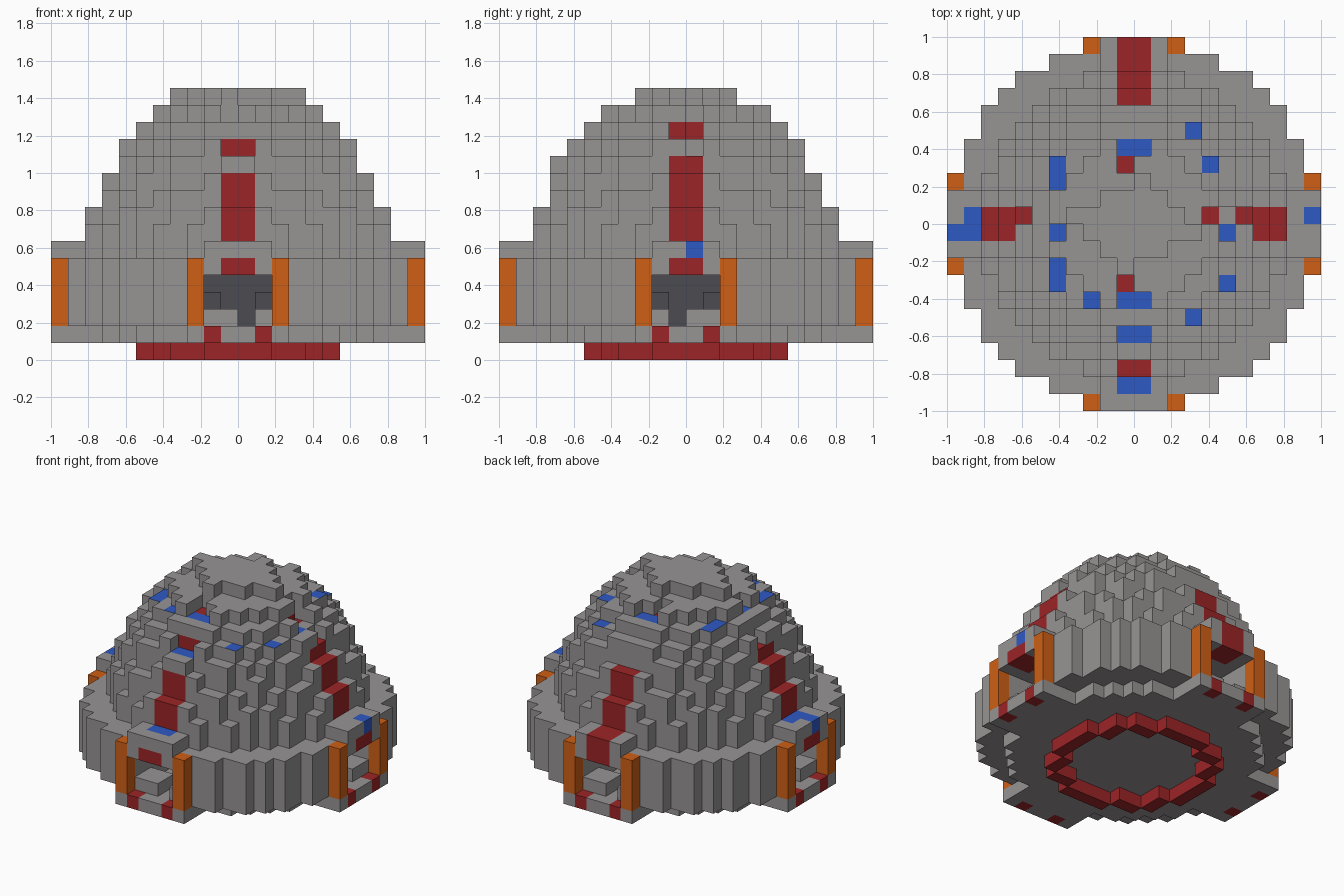
import bpy
import bmesh
from mathutils import Vector

start_cube = bpy.data.objects.get("Cube")
if start_cube:
    bpy.data.objects.remove(start_cube, do_unlink=True)

UNIT = 2 / 22  # edge of one building block


def material(name, colour):
    mat = bpy.data.materials.new(name)
    mat.use_nodes = True
    mat.diffuse_color = (*colour, 1)
    mat.node_tree.nodes["Principled BSDF"].inputs["Base Color"].default_value = (*colour, 1)
    return mat


MATERIALS = {
    "grey": material("stone_grey", (0.31, 0.295, 0.295)),
    "red": material("dark_red", (0.335, 0.018, 0.02)),
    "blue": material("lamp_blue", (0.028, 0.1, 0.56)),
    "orange": material("pillar_orange", (0.62, 0.115, 0.008)),
    "dark": material("recess_dark", (0.071, 0.071, 0.083)),
}
COLOURS = list(MATERIALS)

cells = {}      # (i, j, k) -> (part, colour)
top_paint = {}  # (i, j, k) -> colour of the upper face only


def put(cell, part, colour="grey"):
    cells[cell] = (part, colour)


def recolour(cell, colour):
    if cell in cells:
        cells[cell] = (cells[cell][0], colour)


def disc(part, layer, rx, ry, colour="grey", inner=0.0):
    for i in range(-11, 11):
        for j in range(-11, 11):
            x, y = i + 0.5, j + 0.5
            if (x / rx) ** 2 + (y / ry) ** 2 <= 1 and x * x + y * y >= inner * inner:
                put((i, j, layer), part, colour)


# Foot ring, floor and round wall
disc("foot_ring", 0, 5.85, 5.85, "red", 5.0)
disc("floor", 1, 8.9, 8.9)
for layer in range(2, 6):
    disc("wall", layer, 10.9, 10.9)

# Stepped dome with a small four-armed cap
DOME = [(8.95, 8.95), (8.95, 8.95), (8.7, 8.7), (8.3, 8.3), (7.9, 7.9),
        (7.4, 7.6), (6.75, 6.75), (5.8, 5.8), (4.85, 4.85), (2.9, 2.2)]
for layer, (rx, ry) in enumerate(DOME, start=6):
    disc("dome", layer, rx, ry)
for i, j in [(3, -1), (-4, 0), (0, 2), (-1, -3)]:
    put((i, j, 15), "dome")

# Notches where the red ribs show through
for cell in [(-1, 7, 11), (0, 7, 11), (6, 0, 12), (-7, 0, 12)]:
    cells.pop(cell, None)

# Four doorways: u runs across the door, d runs outward
SIDES = {
    "front": lambda u, d, k: (u, -1 - d, k),
    "back": lambda u, d, k: (u, d, k),
    "left": lambda u, d, k: (d, u, k),
    "right": lambda u, d, k: (-1 - d, u, k),
}
GAPS = {"front": 0, "back": -1, "left": -1, "right": 0}
for side, at in SIDES.items():
    for u in range(-3, 3):
        for d in (8, 9, 10):
            put(at(u, d, 1), side + "_door_sill")
    for u in range(-2, 2):
        middle = u in (-1, 0)
        for k in (2, 3, 4):
            for d in range(4, 11):
                cells.pop(at(u, d, k), None)
            put(at(u, 3, k), side + "_door_recess", "dark")
        if not middle:
            put(at(u, 4, 3), side + "_door_recess", "dark")
            put(at(u, 10, 1), side + "_door_sill", "red")
        if u != GAPS[side]:
            for d in (8, 9):
                put(at(u, d, 2), side + "_door_step")
        for d in (9, 10):
            put(at(u, d, 5), side + "_door_lintel", "red" if middle else "grey")
            put(at(u, d, 6), side + "_door_roof")
    for u in (-3, 2):
        for k in range(2, 6):
            put(at(u, 10, k), side + "_door_pillars", "orange")
    # Red ribs climbing the dome
    rib_top = 11 if side in ("front", "back") else 12
    for u in (-1, 0):
        for k in range(7, rib_top):
            for d in (6, 7, 8):
                recolour(at(u, d, k), "red")

# Red back door roof and blue roof lamps
for u in (-1, 0):
    for d in (9, 10):
        recolour((u, d, 6), "red")
recolour((10, 0, 6), "blue")
recolour((-11, -1, 6), "blue")

# Window niches cut into the dome, with red back walls
NICHE_BLUE = [(-5, -1), (-1, 4), (0, 4), (-1, -5), (0, -5)]
NICHE_RED = [(-1, 3), (-1, -4), (4, 0)]
for i, j in NICHE_BLUE + NICHE_RED:
    cells.pop((i, j, 14), None)
for i, j in [(4, 0), (5, -1), (5, 0)]:
    cells.pop((i, j, 13), None)
for u in (-1, 0):
    cells.pop((u, -7, 12), None)
    recolour((u, -6, 12), "red")
for i, j in [(4, -1), (3, 0)]:
    recolour((i, j, 13), "red")

# Lamps and marks on the upper faces
MARKS = {
    "blue": NICHE_BLUE + [(-5, 2), (-5, 3), (-5, -4), (-5, -3), (-3, -5), (5, -1), (5, -4),
                          (4, 3), (3, 5), (3, -6), (-1, -7), (0, -7),
                          (-1, -10), (0, -10), (-10, -1), (-10, 0)],
    "red": NICHE_RED,
}
for colour, columns in MARKS.items():
    for i, j in columns:
        top = max(k for (a, b, k) in cells if (a, b) == (i, j))
        top_paint[(i, j, top)] = colour


def build_part(name, own):
    """Mesh of the exposed block faces of one part."""
    bm = bmesh.new()
    corners = {}

    def vert(p):
        key = tuple(p)
        if key not in corners:
            corners[key] = bm.verts.new(Vector(key) * UNIT)
        return corners[key]

    for cell in own:
        for axis in range(3):
            for sign in (0, 1):
                neighbour = list(cell)
                neighbour[axis] += 2 * sign - 1
                if tuple(neighbour) in cells:
                    continue
                b, c = (axis + 1) % 3, (axis + 2) % 3
                loop = []
                for s, t in ((0, 0), (1, 0), (1, 1), (0, 1)):
                    p = list(cell)
                    p[axis] += sign
                    p[b] += s
                    p[c] += t
                    loop.append(vert(p))
                face = bm.faces.new(loop if sign else loop[::-1])
                colour = cells[cell][1]
                if axis == 2 and sign:
                    colour = top_paint.get(cell, colour)
                face.material_index = COLOURS.index(colour)
    mesh = bpy.data.meshes.new(name)
    bm.to_mesh(mesh)
    bm.free()
    for mat in MATERIALS.values():
        mesh.materials.append(mat)
    bpy.context.collection.objects.link(bpy.data.objects.new(name, mesh))


for part in sorted({p for p, _ in cells.values()}):
    build_part(part, [c for c, (p, _) in cells.items() if p == part])
